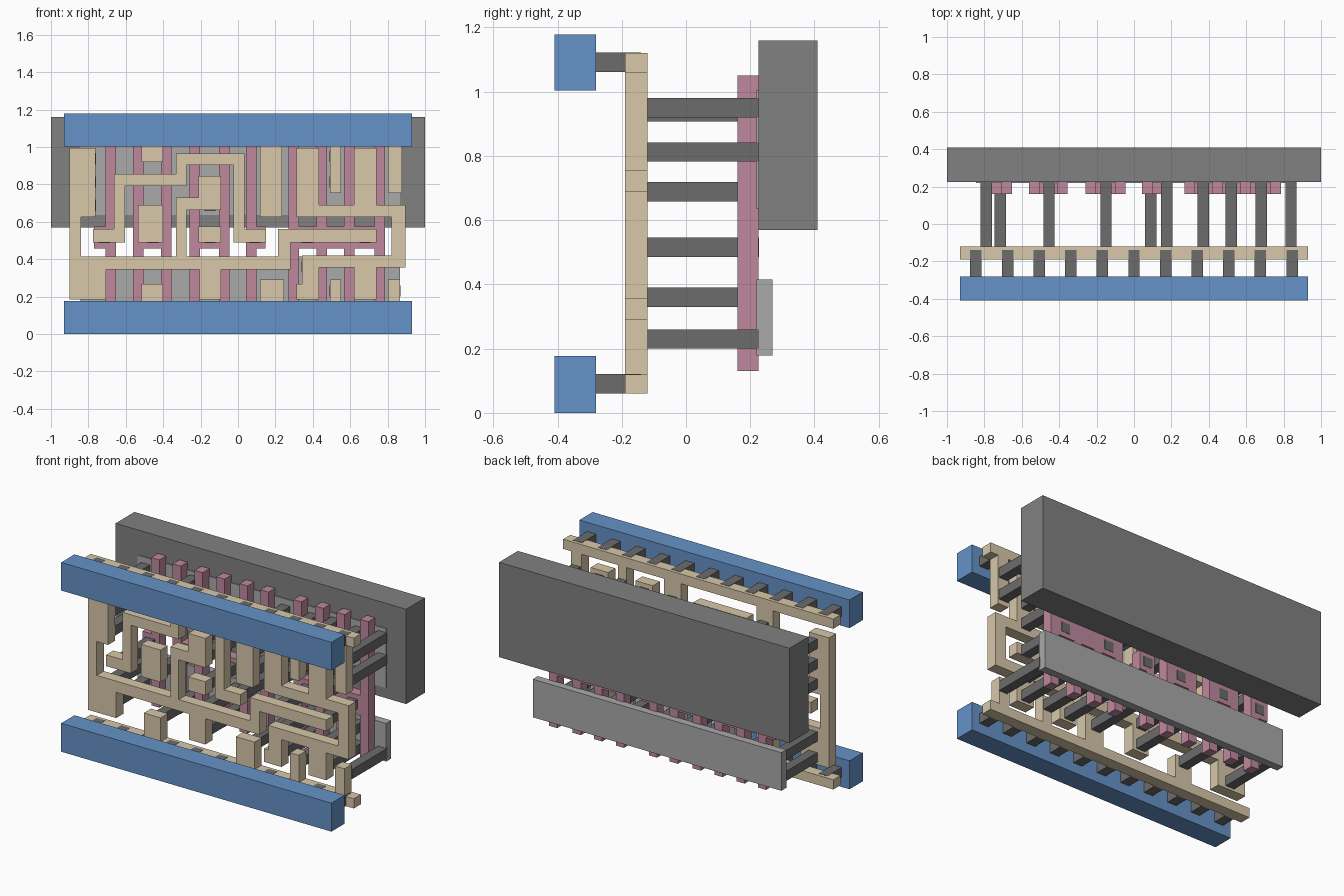
import bpy, bmesh, math

if "Cube" in bpy.data.objects:
    bpy.data.objects.remove(bpy.data.objects["Cube"])


def mat(name, rgb):
    m = bpy.data.materials.new(name)
    m.diffuse_color = (*rgb, 1)
    m.use_nodes = True
    m.node_tree.nodes["Principled BSDF"].inputs["Base Color"].default_value = m.diffuse_color
    return m


BLUE = mat("blue", (0.13, 0.29, 0.58))
TAN = mat("tan", (0.69, 0.58, 0.40))
PINK = mat("pink", (0.52, 0.25, 0.34))
DARK = mat("dark_grey", (0.15, 0.15, 0.15))
MID = mat("mid_grey", (0.22, 0.22, 0.22))
LIGHT = mat("light_grey", (0.40, 0.40, 0.40))


def finish(bm, name, material):
    bmesh.ops.recalc_face_normals(bm, faces=bm.faces)
    me = bpy.data.meshes.new(name)
    bm.to_mesh(me)
    bm.free()
    ob = bpy.data.objects.new(name, me)
    me.materials.append(material)
    bpy.context.collection.objects.link(ob)
    return ob


def slab(name, rects, y0, y1, material):
    """Union of (x0, x1, z0, z1) rectangles, extruded from y0 to y1."""
    xs = sorted({v for r in rects for v in r[:2]})
    zs = sorted({v for r in rects for v in r[2:]})
    bm = bmesh.new()
    grid = {}

    def vert(i, j):
        if (i, j) not in grid:
            grid[i, j] = bm.verts.new((xs[i], y0, zs[j]))
        return grid[i, j]

    for i in range(len(xs) - 1):
        for j in range(len(zs) - 1):
            cx, cz = (xs[i] + xs[i + 1]) / 2, (zs[j] + zs[j + 1]) / 2
            if any(a < cx < b and c < cz < d for a, b, c, d in rects):
                bm.faces.new([vert(i, j), vert(i + 1, j),
                              vert(i + 1, j + 1), vert(i, j + 1)])
    ext = bmesh.ops.extrude_face_region(bm, geom=bm.faces[:], use_keep_orig=True)
    for v in ext["geom"]:
        if isinstance(v, bmesh.types.BMVert):
            v.co.y = y1
    bmesh.ops.recalc_face_normals(bm, faces=bm.faces)
    bmesh.ops.dissolve_limit(bm, angle_limit=math.radians(1),
                             verts=bm.verts, edges=bm.edges)
    return finish(bm, name, material)


def posts(name, centres, y0, y1, size=0.06):
    """Square connecting posts running front to back."""
    h = size / 2
    bm = bmesh.new()
    for x, z in centres:
        cube = bmesh.ops.create_cube(bm, size=1)["verts"]
        bmesh.ops.scale(bm, verts=cube, vec=(size, y1 - y0, size))
        bmesh.ops.translate(bm, verts=cube, vec=(x, (y0 + y1) / 2, z))
    return finish(bm, name, DARK)


# Front rails, back block and back strips
slab("lower_front_rail", [(-.93, .93, 0, .177)], -.41, -.28, BLUE)
slab("upper_front_rail", [(-.93, .93, 1.003, 1.178)], -.41, -.28, BLUE)
slab("back_block", [(-1, 1, .57, 1.16)], .225, .41, MID)
slab("lower_back_strip", [(-.845, .866, .178, .415)], .22, .27, LIGHT)
slab("upper_back_strip", [(-.845, .866, .635, 1.005)], .22, .27, LIGHT)

# Tan layer: rails with stubs
F, B = -.19, -.12
slab("upper_tan_rail", [(-.93, .93, 1.06, 1.12), (-.515, -.4, .92, 1.06),
                        (.118, .235, .625, 1.06), (.492, .552, .753, 1.06),
                        (.802, .876, .753, 1.06)], F, B, TAN)
slab("lower_tan_rail", [(-.93, .93, .06, .12), (-.515, -.4, .12, .268),
                        (.118, .247, .12, .29), (.492, .552, .12, .29),
                        (.802, .866, .12, .29)], F, B, TAN)
# Tan layer: winding tracks
slab("left_track", [(-.9, -.762, .625, .995), (-.9, -.84, .185, .625),
                    (-.9, -.706, .185, .415), (-.9, .28, .345, .415),
                    (-.205, -.092, .185, .415), (.215, .28, .345, .56),
                    (.215, .74, .49, .56), (-.332, -.275, .345, .73),
                    (-.332, -.092, .663, .73), (-.21, -.092, .663, .845)],
     F, B, TAN)
slab("right_track", [(.342, .895, .355, .42), (.82, .895, .355, .69),
                     (.313, .895, .625, .69), (.313, .432, .625, .995),
                     (.62, .74, .625, .995), (.62, .74, .185, .42),
                     (.342, .432, .185, .42), (.313, .432, .185, .268)],
     F, B, TAN)
slab("stepped_track", [(-.775, -.605, .49, .56), (-.663, -.605, .49, .855),
                       (-.663, -.275, .79, .855), (-.332, -.275, .79, .965),
                       (-.332, .035, .903, .965), (-.025, .035, .49, .965),
                       (-.025, .15, .49, .56)], F, B, TAN)
slab("tall_pad", [(-.535, -.4, .49, .69)], F, B, TAN)
slab("small_pad", [(-.21, -.092, .49, .575)], F, B, TAN)

# Pink bars joined by cross pads
bars = [-.681, -.534, -.383, -.232, -.074, .07, .297, .447, .594, .757]
pads = [(-.771, -.681), (-.534, -.383), (-.232, -.074), (.07, .145),
        (.297, .757)]
slab("pink_bars",
     [(x - .028, x + .028, .13, 1.05) for x in bars] +
     [(max(a - .028, -.771), min(b + .028, .785) if b != .145 else .148, .456, .575)
      for a, b in pads], .16, .226, PINK)

# Posts between blue rails and tan rails
posts("front_posts", [(i * .169, z) for i in range(-5, 6)
                      for z in (.091, 1.091)], -.28, -.14, .061)

# Long posts from the tan layer to the back
long_posts = {-.79: (.23, .36, .688, .812, .937), -.455: (.23, .516, .95),
              -.15: (.23, .36, .516, .688, .812), .175: (.23, .688, .812, .937),
              .37: (.23, .36, .516, .688, .812, .937), .52: (.23, .812, .95),
              .68: (.23, .36, .516, .688, .812, .937), .84: (.23, .812, .95),
              -.715: (.516,), .09: (.516,)}
posts("long_posts", [(x, z) for x, zs in long_posts.items() for z in zs],
      -.122, .228)
